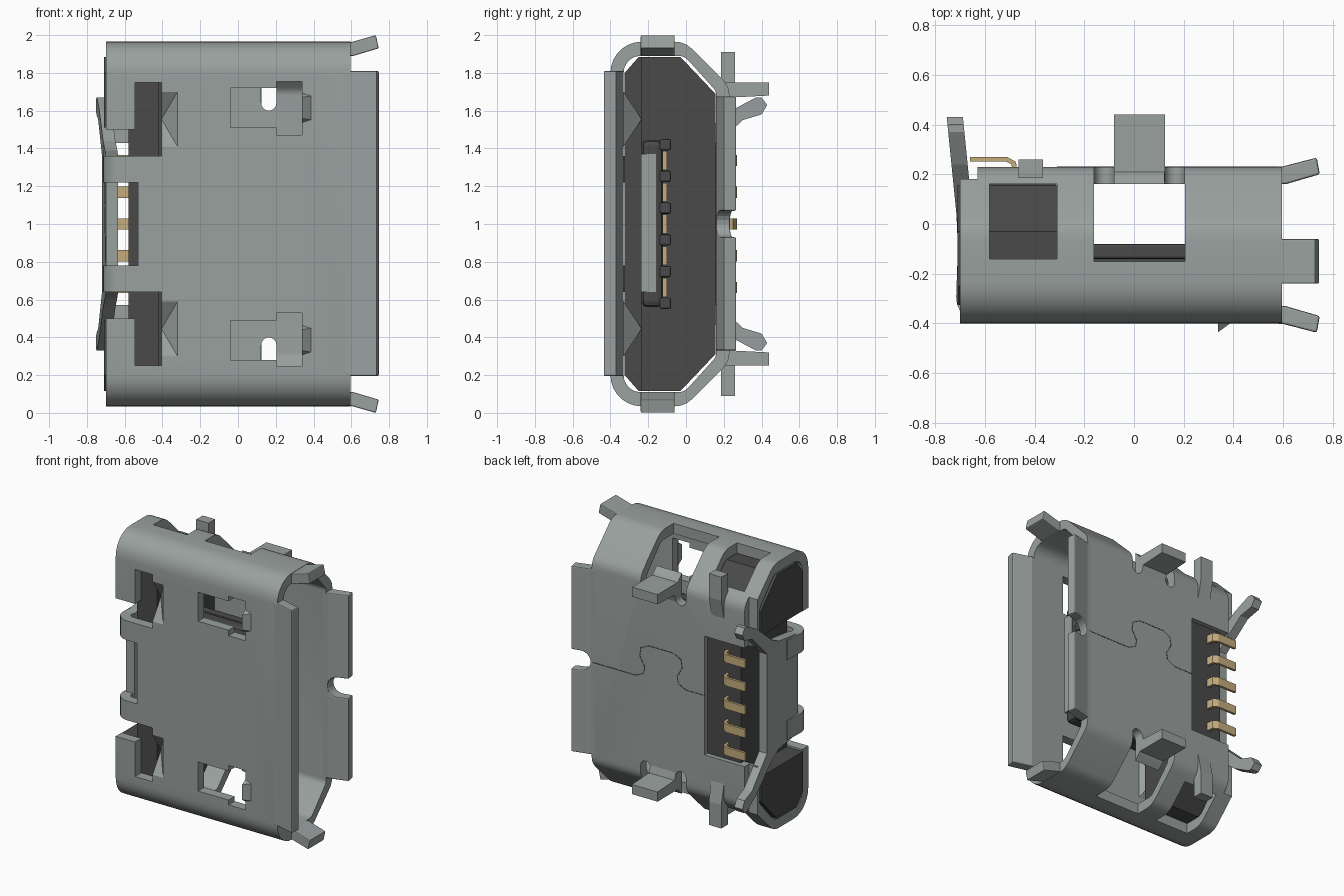
import bpy, bmesh, math
from mathutils import Vector

if "Cube" in bpy.data.objects:
    bpy.data.objects.remove(bpy.data.objects["Cube"], do_unlink=True)


def material(name, rgb):
    m = bpy.data.materials.new(name)
    m.use_nodes = True
    m.diffuse_color = (*rgb, 1)
    node = next(n for n in m.node_tree.nodes if n.type == 'BSDF_PRINCIPLED')
    node.inputs["Base Color"].default_value = (*rgb, 1)
    return m


METAL = material("steel_grey", (0.32, 0.355, 0.345))
BLACK = material("black_plastic", (0.068, 0.068, 0.068))
GOLD = material("gold_contact", (0.56, 0.42, 0.21))


def finish(name, bm, mat):
    bmesh.ops.recalc_face_normals(bm, faces=bm.faces)
    me = bpy.data.meshes.new(name)
    bm.to_mesh(me)
    bm.free()
    ob = bpy.data.objects.new(name, me)
    bpy.context.collection.objects.link(ob)
    if mat:
        me.materials.append(mat)
    return ob


def prism(name, pts, axis, a, b, mat=None):
    """Extrude a 2D outline from a to b along an axis."""
    place = {'x': lambda u, v, w: (w, u, v),
             'y': lambda u, v, w: (u, w, v),
             'z': lambda u, v, w: (u, v, w)}[axis]
    bm = bmesh.new()
    f = bm.faces.new([bm.verts.new(place(u, v, a)) for u, v in pts])
    ext = bmesh.ops.extrude_face_region(bm, geom=[f])
    move = Vector(place(0, 0, b - a))
    bmesh.ops.translate(bm, vec=move, verts=[g for g in ext["geom"] if isinstance(g, bmesh.types.BMVert)])
    return finish(name, bm, mat)


def box(name, x, y, z, mat=None):
    return prism(name, [(x[0], y[0]), (x[1], y[0]), (x[1], y[1]), (x[0], y[1])], 'z', z[0], z[1], mat)


def activate(ob):
    for o in bpy.context.selected_objects:
        o.select_set(False)
    ob.select_set(True)
    bpy.context.view_layer.objects.active = ob


def cut(ob, cutter):
    mod = ob.modifiers.new("cut", 'BOOLEAN')
    mod.operation, mod.solver, mod.object = 'DIFFERENCE', 'EXACT', cutter
    activate(ob)
    bpy.ops.object.modifier_apply(modifier=mod.name)
    bpy.data.objects.remove(cutter, do_unlink=True)


def smooth(ob, angle=35):
    activate(ob)
    bpy.ops.object.shade_smooth_by_angle(angle=math.radians(angle))


def bevel(ob, width):
    mod = ob.modifiers.new("bevel", 'BEVEL')
    mod.width, mod.segments = width, 2


def arc(cy, cz, r, a0, a1, n=7):
    return [(cy + r * math.cos(math.radians(a0 + (a1 - a0) * i / n)),
             cz + r * math.sin(math.radians(a0 + (a1 - a0) * i / n))) for i in range(n + 1)]


def mirrored(half):
    """Half outline (y, height from middle) to a closed symmetric outline."""
    return [(y, 1 + h) for y, h in half] + [(y, 1 - h) for y, h in reversed(half)]


def span(s, lo, hi):
    return tuple(sorted((1 + s * lo, 1 + s * hi)))


# Shell: a rounded tube with one chamfered side
outer = arc(-0.235, 0.80, 0.165, 180, 90) + arc(-0.06, 0.835, 0.13, 90, 47, 4) + arc(0.11, 0.68, 0.12, 47, 0, 4)
inner = arc(-0.24, 0.80, 0.09, 180, 90) + arc(-0.04, 0.82, 0.07, 90, 47, 4) + arc(0.10, 0.68, 0.06, 47, 0, 4)
shell = prism("shell", mirrored(outer), 'x', -0.70, 0.595, METAL)
cut(shell, prism("bore", mirrored(inner), 'x', -1, 1))

for s in (1, -1):
    cutters = [
        ((-0.58, -0.31), (-0.14, 0.16), (0.45, 1.2)),      # rear side window
        ((-0.16, 0.205), (-0.15, 0.16), (0.45, 1.2)),      # middle side window
        ((-0.04, 0.21), (-0.5, -0.28), (0.51, 0.72)),      # front window
        ((0.205, 0.34), (-0.5, -0.28), (0.47, 0.755)),
        ((-0.545, -0.405), (-0.5, -0.28), (0.36, 0.75)),   # spring slot
        ((-0.41, -0.32), (-0.5, -0.28), (0.41, 0.70)),     # dent opening
    ]
    for x, y, h in cutters:
        cut(shell, box("cutter", x, y, span(s, *h)))
    # round-ended notches on both sides of the solder tab
    for x in (-0.12, 0.163):
        slot = [(x - 0.04, 1 + s * 0.9), (x + 0.04, 1 + s * 0.9)]
        slot += [(u, 1 + s * v) for u, v in arc(x, 0.64, 0.04, 0, -180, 8)]
        cut(shell, prism("cutter", slot, 'y', 0.1, 0.3))
cut(shell, box("cutter", (-0.9, -0.31), (0.1, 0.3), (0.57, 1.43)))
cut(shell, box("cutter", (-0.9, -0.63), (0.18, 0.3), (0.1, 1.9)))
cut(shell, box("cutter", (-0.9, -0.53), (-0.5, -0.28), (0.5, 1.5)))
smooth(shell)

# Flared lips around the mouth
front_lip = prism("front_lip", [(0.56, -0.33), (0.56, -0.40), (0.60, -0.402), (0.735, -0.437), (0.747, -0.37),
                                (0.61, -0.33)], 'z', 0.195, 1.81, METAL)
back_lip = prism("back_lip", [(0.56, 0.16), (0.56, 0.23), (0.60, 0.232), (0.735, 0.267), (0.747, 0.20),
                              (0.61, 0.16)], 'z', 0.33, 1.675, METAL)
notch = [(0.9, 1.07), (0.9, 0.93)] + arc(0.675, 1.0, 0.07, 270, 90, 10)
cut(back_lip, prism("cutter", notch, 'y', 0.1, 0.4))
for lip in (front_lip, back_lip):
    bevel(lip, 0.008)

for s, side in ((1, "upper"), (-1, "lower")):
    z = lambda h: 1 + s * h
    lip = prism(side + "_lip", [(x, z(h)) for x, h in [(0.56, 0.89), (0.56, 0.963), (0.60, 0.963), (0.73, 1.0),
                                                      (0.745, 0.93), (0.61, 0.89)]], 'y', -0.24, -0.06, METAL)
    bevel(lip, 0.006)
    # Board tabs on the back
    tab = [(0.17, 0.62), (0.23, 0.62), (0.245, 0.67), (0.44, 0.68), (0.44, 0.75), (0.21, 0.75), (0.17, 0.71)]
    prism(side + "_solder_tab", [(y, z(h)) for y, h in tab], 'x', -0.08, 0.125, METAL)
    peg = [(0.17, 0.6), (0.23, 0.6), (0.26, 0.74), (0.26, 0.91), (0.185, 0.91), (0.185, 0.74)]
    prism(side + "_peg", [(y, z(h)) for y, h in peg], 'x', -0.465, -0.365, METAL)
    # Pressed-in dent beside the spring slot
    bm = bmesh.new()
    d, a, b, c, e = [bm.verts.new((x, y, z(h))) for x, y, h in
                     [(-0.405, -0.305, 0.555), (-0.32, -0.4, 0.70), (-0.32, -0.4, 0.41),
                      (-0.405, -0.4, 0.70), (-0.405, -0.4, 0.41)]]
    faces = [bm.faces.new(f) for f in ((d, a, b), (d, c, a), (d, b, e))]
    ext = bmesh.ops.extrude_face_region(bm, geom=faces)
    bmesh.ops.translate(bm, vec=(0, 0.07, 0), verts=[g for g in ext["geom"] if isinstance(g, bmesh.types.BMVert)])
    finish(side + "_dent", bm, METAL)
    # Raised ramp behind the front window
    bm = bmesh.new()
    ramp = [bm.verts.new((x, y, z(h))) for x, y, h in
            [(0.338, -0.39, 0.53), (0.338, -0.435, 0.56), (0.338, -0.435, 0.67), (0.338, -0.39, 0.70),
             (0.40, -0.39, 0.68), (0.40, -0.39, 0.55)]]
    bmesh.ops.convex_hull(bm, input=ramp)
    finish(side + "_ramp", bm, METAL)
    # Straps that fold round to the rear plate
    strap = [(-0.50, -0.40)] + arc(-0.61, -0.295, 0.105, 270, 180, 6) + [(-0.71, -0.15), (-0.64, -0.15)]
    strap += arc(-0.61, -0.295, 0.035, 180, 270, 6) + [(-0.50, -0.33)]
    smooth(prism(side + "_strap", strap, 'z', *span(s, 0.22, 0.36), METAL))

# Rear plate with two angled legs, leaning outward
half = [(-0.28, 0.36), (-0.06, 0.39), (0.04, 0.44), (0.24, 0.60), (0.37, 0.67), (0.40, 0.67), (0.43, 0.63),
        (0.40, 0.58), (0.30, 0.55), (0.10, 0.36)]
plate = prism("rear_plate", mirrored(half), 'x', -0.70, -0.635, METAL)
for v in plate.data.vertices:
    v.co.x -= 0.1 * max(0, v.co.y + 0.1)

# Plastic body
hexa = [(-0.325, 0.80), (-0.25, 0.885), (-0.03, 0.885), (0.155, 0.69)]
front_hexa = [(-0.235, 0.885), (-0.03, 0.885), (0.155, 0.69)]
prism("body_core", mirrored(hexa), 'x', -0.58, -0.42, BLACK)
prism("body_front", mirrored(front_hexa), 'x', -0.43, -0.295, BLACK)
box("body_back", (-0.58, -0.312), (0.10, 0.20), (0.572, 1.428), BLACK)
for s, side in ((1, "upper"), (-1, "lower")):
    block = [(-0.325, 0.51)] + hexa + [(0.155, 0.51)]
    prism(side + "_end_block", [(y, 1 + s * h) for y, h in block], 'x', -0.71, -0.57, BLACK)

# Tongue with metal insert, ribs between contacts
tongue = box("tongue", (-0.32, 0.40), (-0.235, -0.122), (0.56, 1.445), BLACK)
bevel(tongue, 0.03)
box("tongue_insert", (-0.25, 0.406), (-0.237, -0.16), (0.64, 1.37), METAL)
for i in range(6):
    c = 1 + (i - 2.5) * 0.168
    bevel(box("tongue_rib", (-0.32, 0.40), (-0.14, -0.08), (c - 0.03, c + 0.03), BLACK), 0.01)

# Contacts and their solder leads
lead = [(-0.66, 0.27), (-0.51, 0.27), (-0.475, 0.25), (-0.465, 0.19), (-0.485, 0.19), (-0.493, 0.24),
        (-0.515, 0.252), (-0.66, 0.252)]
for i in range(5):
    c = 1 + (i - 2) * 0.168
    box("contact", (-0.32, 0.395), (-0.125, -0.10), (c - 0.05, c + 0.05), GOLD)
    prism("solder_lead", lead, 'z', c - 0.03, c + 0.03, GOLD)

# Interlocking seam on the back wall
seam = [(0.60, 1.0), (0.24, 1.0), (0.18, 1.03), (0.17, 1.08), (0.21, 1.15), (0.20, 1.21), (0.14, 1.24),
        (-0.06, 1.24), (-0.12, 1.21), (-0.13, 1.15), (-0.09, 1.08), (-0.10, 1.03), (-0.16, 1.0), (-0.31, 1.0)]
for (x0, z0), (x1, z1) in zip(seam, seam[1:]):
    d = Vector((x1 - x0, z1 - z0)).normalized() * 0.003
    prism("seam", [(x0 - d.y, z0 + d.x), (x1 - d.y, z1 + d.x), (x1 + d.y, z1 - d.x), (x0 + d.y, z0 - d.x)],
          'y', 0.227, 0.2315, BLACK)
